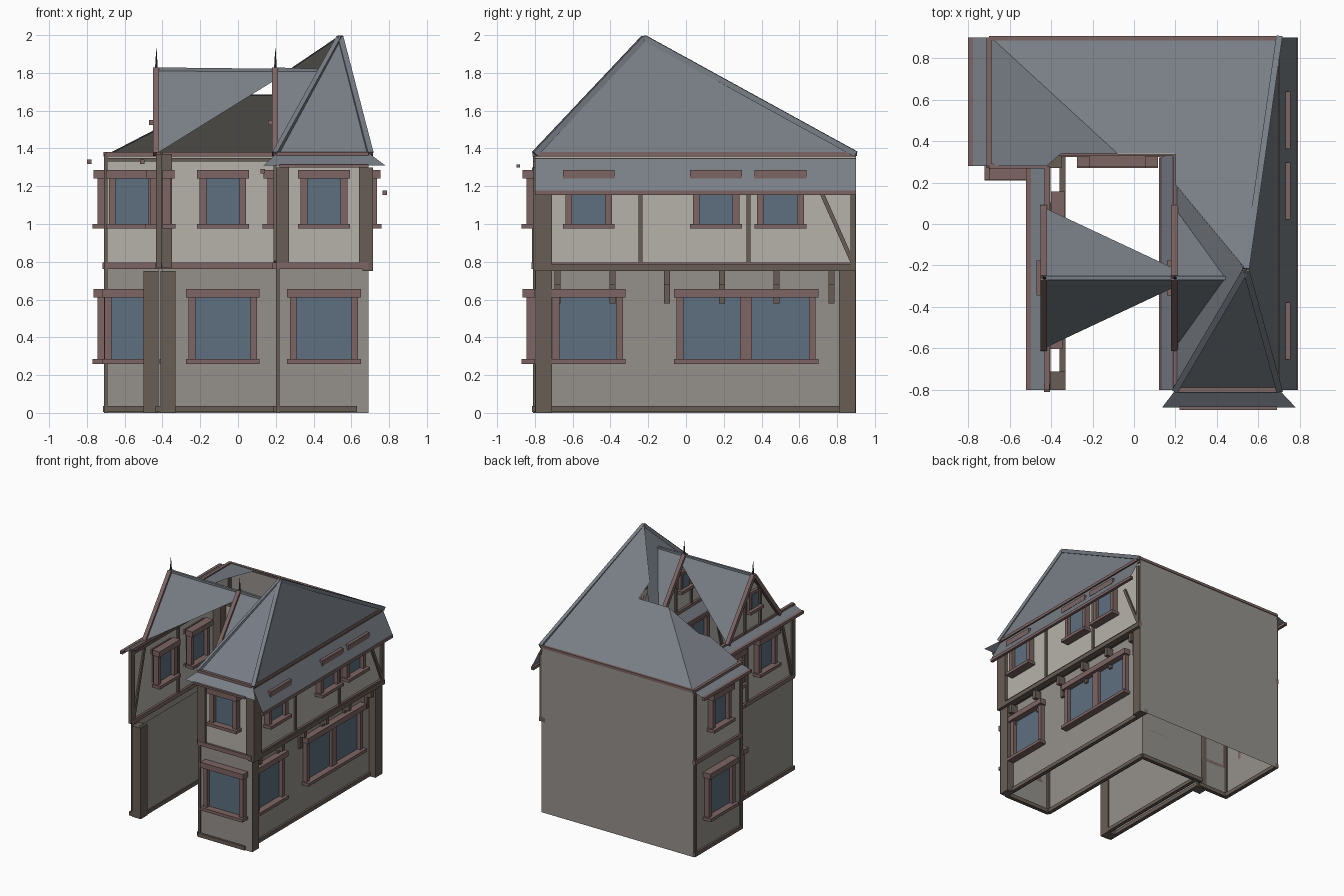
import bpy
from math import cos, sin, pi
from mathutils import Vector

if "Cube" in bpy.data.objects:
    bpy.data.objects.remove(bpy.data.objects["Cube"])


def mat(name, r, g, b):
    m = bpy.data.materials.new(name)
    m.diffuse_color = (r, g, b, 1)
    m.use_nodes = True
    m.node_tree.nodes["Principled BSDF"].inputs["Base Color"].default_value = m.diffuse_color
    return m


ROOF = mat("slate", .19, .21, .24)
TRIM = mat("red_timber", .20, .13, .125)
BEAM = mat("brown_timber", .14, .11, .09)
UPPER = mat("plaster", .47, .44, .40)
LOWER = mat("stone", .30, .285, .26)
GLASS = mat("glass", .11, .16, .21)
IRON = mat("iron", .05, .05, .055)


def mesh(name, verts, faces, m):
    me = bpy.data.meshes.new(name)
    me.from_pydata([tuple(v) for v in verts], [], faces)
    me.materials.append(m)
    o = bpy.data.objects.new(name, me)
    bpy.context.collection.objects.link(o)
    return o


def poly(name, pts, m):
    return mesh(name, pts, [list(range(len(pts)))], m)


CUBE = [(0, 1, 3, 2), (4, 6, 7, 5), (0, 4, 5, 1), (2, 3, 7, 6), (0, 2, 6, 4), (1, 5, 7, 3)]


def box(name, x, y, z, m, place=lambda p: p):
    return mesh(name, [place(Vector((a, b, c))) for a in x for b in y for c in z], CUBE, m)


def bar(name, a, b, w, m):
    # square timber between two points
    a, b = Vector(a), Vector(b)
    d = b - a
    q = d.to_track_quat('Z', 'Y')
    h = w / 2
    return box(name, (-h, h), (-h, h), (0, d.length), m, lambda p: a + q @ p)


def wall_frame(x, y, ang):
    # local x runs along the wall, local -y points outwards
    return lambda p: Vector((x + p.x * cos(ang) - p.y * sin(ang),
                             y + p.x * sin(ang) + p.y * cos(ang), p.z))


def window(x, y, ang, w, z0, z1, panes=1, gap=.065):
    f = wall_frame(x, y, ang)
    t = w * panes + gap * (panes - 1)
    s = -t / 2
    for i in range(panes):
        a = s + i * (w + gap)
        box("window_glass", (a, a + w), (-.015, -.002), (z0, z1), GLASS, f)
        if i:
            box("window_mullion", (a - gap, a), (-.04, 0), (z0, z1), TRIM, f)
    for a in (s - .036, -s):
        box("window_jamb", (a, a + .036), (-.045, 0), (z0, z1), TRIM, f)
    box("window_head", (s - .05, .05 - s), (-.065, 0), (z1, z1 + .045), TRIM, f)
    box("window_sill", (s - .05, .05 - s), (-.07, 0), (z0 - .025, z0), TRIM, f)


FRONT, RIGHT, LEFT = 0, pi / 2, -pi / 2
JX = .63  # right lower wall, set back under the jetty

# walls: one open ribbon per storey, back wall separate
head = [(-.42, -.8), (-.42, .28), (-.7, .28), (-.7, .9)]
tail = [(.2, -.8), (.2, .34), (-.4, .34)]
upper = head + [(.69, .9), (.69, -.8)] + tail
lower = head + [(JX, .9), (JX, -.8)] + tail
for name, path, z0, z1, m in (("lower_wall", lower, 0, .77, LOWER),
                              ("upper_wall", upper, .77, 1.37, UPPER)):
    n = len(path)
    mesh(name, [(x, y, z) for z in (z0, z1) for x, y in path],
         [(i, i + 1, n + i + 1, n + i) for i in range(n - 1) if i != 3], m)
    bands = ((.02, .032, BEAM),) if z0 == 0 else (
        (.78, .034, TRIM), (1.37, .024, TRIM), (1.34, .02, BEAM))
    # base, storey and eaves bands along every wall but the back
    for i, (a, b) in enumerate(zip(path, path[1:])):
        for z, w, bm in bands:
            if i != 3:
                bar("wall_band", (*a, z), (*b, z), w, bm)
poly("back_wall", [(x, .9, z) for x, z in ((.69, 0), (-.7, 0), (-.7, 1.37), (.69, 1.37))], LOWER)
poly("front_wall_return", [(x, -.8, z) for x, z in ((JX, 0), (.69, 0), (.69, .77), (JX, .77))], LOWER)
poly("jetty_soffit", [(JX, -.8, .765), (JX, .9, .765), (.69, .9, .765), (.69, -.8, .765)], BEAM)
bar("back_eave_band", (-.7, .895, 1.37), (.7, .895, 1.37), .022, TRIM)

# left wing lower storey has a second skin with the window frames between
poly("wing_inner_wall", [(-.34, y, z) for y, z in ((-.8, 0), (.34, 0), (.34, .77), (-.8, .77))], LOWER)
bar("wing_inner_base", (-.345, -.8, .02), (-.345, .34, .02), .03, BEAM)
window(-.345, -.25, LEFT, .27, .285, .61, 2)

# corner posts
for x, y, z in [((-.41, -.33), (-.8, -.71), (0, .75)), ((-.5, -.42), (.2, .28), (0, .75)),
                ((.64, .715), (-.81, -.71), (.77, 1.3)),
                ((JX, .69), (-.798, -.71), (0, .77)), ((JX, .69), (.81, .898), (0, .77)),
                ((.68, .71), (.87, .898), (.77, 1.3)), ((.2, .27), (-.815, -.78), (.77, 1.3)),
                ((.2, .22), (-.81, -.78), (0, .77)), ((-.435, -.405), (-.81, -.77), (.77, 1.37)),
                ((-.71, -.69), (.27, .3), (0, 1.37)), ((-.71, -.69), (.87, .898), (0, 1.37)),
                ((-.43, -.35), (.27, .35), (.77, 1.37))]:
    box("corner_post", x, y, z, BEAM)

# right side timbers: jetty beam, brackets, studs, brace
box("jetty_beam", (.66, .715), (-.81, .9), (.75, .785), BEAM)
for i in range(6):
    y = -.68 + i * .29
    box("jetty_bracket_top", (JX, .69), (y - .016, y + .016), (.68, .75), BEAM)
    box("jetty_bracket_foot", (JX, .65), (y - .016, y + .016), (.58, .68), BEAM)
for y in (-.24, .33):
    box("wall_stud", (.69, .702), (y - .011, y + .011), (.79, 1.3), BEAM)
bar("wall_brace", (.695, .72, 1.16), (.695, .885, .79), .022, BEAM)
for x in (-.42, .2):
    bar("wing_brace", (x, -.63, 1.33), (x, -.77, .8), .024, BEAM)
    bar("wing_stud", (x, -.19, .79), (x, -.19, 1.36), .024, BEAM)

# windows: right side, front faces, left faces
window(JX - .01, -.52, RIGHT, .3, .285, .61)
window(JX - .01, .318, RIGHT, .3, .285, .61, 2)
for y in (-.515, .16, .5):
    window(.69, y, RIGHT, .175, 1.0, 1.24)
for x, y in ((.455, -.8), (-.08, .34)):
    window(x, y, FRONT, .29, .285, .61)
    window(x, y, FRONT, .175, 1.0, 1.24)
window(-.57, .28, FRONT, .2, .285, .61)
window(-.56, .28, FRONT, .175, 1.0, 1.24)
window(-.7, .59, LEFT, .27, .285, .61)
window(-.7, .59, LEFT, .175, 1.0, 1.24)
for y in (-.41, .02):
    window(-.42, y, LEFT, .175, 1.0, 1.24)
    window(-.4, y, RIGHT, .175, 1.0, 1.24)
    window(.2, y, LEFT, .175, 1.0, 1.24)

# main roof slopes
E = 1.37
apex = (.54, -.22, 2.0)
back = [(-.69, .9, E), (.7, .9, E), apex, (.2, .19, 1.77), (.2, .34, 1.685), (-.08, .34, 1.685)]
poly("back_roof", back, ROOF)
poly("back_roof_lining", [(x, y - .004, z - .006) for x, y, z in reversed(back)], UPPER)
poly("right_roof", [(.7, -.8, E), (.7, .9, E), apex], ROOF)
poly("front_roof", [(.2, -.8, E), (.7, -.8, E), apex], ROOF)
poly("inner_roof", [(.2, -.8, E), apex, (.2, .19, E)], ROOF)
poly("left_roof", [(-.69, .9, E), (-.69, .28, E), (-.42, .28, 1.51), (-.35, .34, 1.546),
                   (-.08, .34, 1.685)], ROOF)
for p in ((.2, -.8, E), (.7, -.8, E), (.7, .9, E)):
    bar("hip_cap", p, (.54, -.22, 1.985), .03, ROOF)

# flared eaves with gutters
eaves = [("left", (-.69, .28, E), (-.69, .9, E), (-.8, .9, 1.33), (-.8, .28, 1.33)),
         ("wing", (-.42, -.8, E), (-.42, .28, E), (-.52, .28, 1.33), (-.52, -.8, 1.33)),
         ("inner", (.2, -.8, E), (.2, .34, E), (.12, .32, 1.28), (.12, -.8, 1.28)),
         ("front", (.7, -.8, E), (.2, -.8, E), (.135, -.885, 1.31), (.78, -.885, 1.31)),
         ("right", (.7, -.8, 1.345), (.7, .9, 1.345), (.79, .9, 1.165), (.79, -.8, 1.165))]
for n, a, b, c, d in eaves:
    poly(n + "_eave", [a, b, c, d], ROOF)
    if n != "front":
        inn = Vector((.012 if a[0] > .5 else -.012, 0, 0))
        bar(n + "_gutter", Vector(c) - inn, Vector(d) - inn, .024, TRIM)
box("front_gutter", (.22, .69), (-.897, -.88), (1.3, 1.315), TRIM)

# two side gables with bargeboards, little window and finial
Y, R = -.26, 1.82
for gx, end in ((-.42, .29), (.21, .44)):
    f, b, t = (gx - .015, Y - .34, E), (gx - .015, Y + .34, E), (gx - .015, Y, R)
    poly("gable_wall", [(gx, Y - .32, E), (gx, Y + .32, E), (gx, Y, R - .02)], UPPER)
    mesh("gable_roof", [f, b, t, (end, Y, R)], [(0, 3, 2), (1, 2, 3)], ROOF)
    bar("gable_ridge", t, (end, Y, R - .008), .018, ROOF)
    for p in (f, b):
        bar("bargeboard", p, t, .032, TRIM)
    box("gable_frame", (gx - .022, gx), (Y - .06, Y + .06), (1.55, 1.69), TRIM)
    box("gable_glass", (gx - .026, gx), (Y - .037, Y + .037), (1.555, 1.665), GLASS)
    box("gable_sill", (gx - .05, gx), (Y - .085, Y + .085), (1.525, 1.55), TRIM)
    for s in (-1, 1):
        bar("gable_strut", (gx - .005, Y + s * .1, E), (gx - .005, Y + s * .1, 1.67), .02, BEAM)
    bpy.ops.mesh.primitive_cone_add(vertices=6, radius1=.013, radius2=.001, depth=.17,
                                    location=(gx - .012, Y, 1.845))
    o = bpy.context.object
    o.name = "finial"
    o.data.materials.append(IRON)
